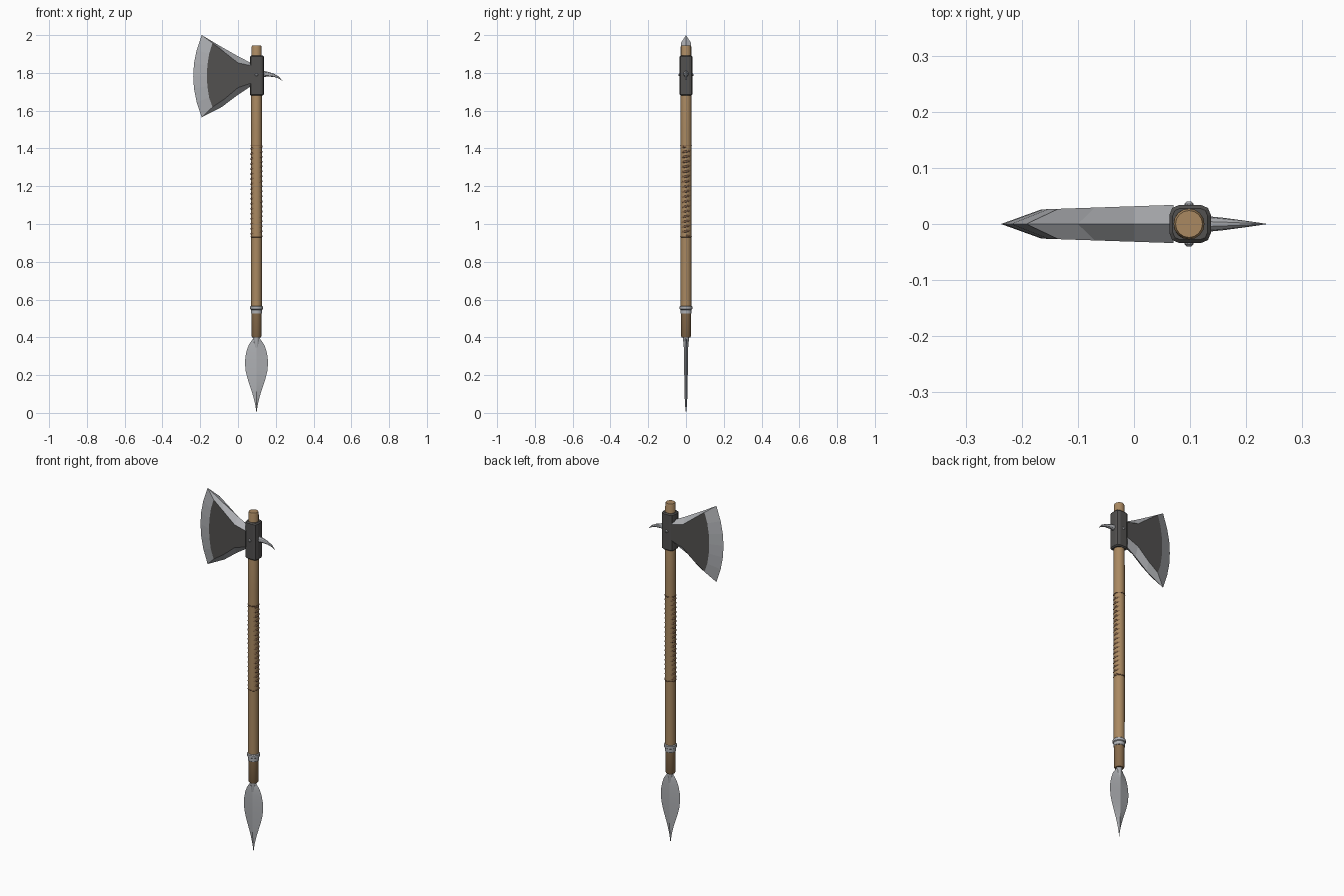
import bpy, bmesh, math
from math import sin, cos, pi, radians

if "Cube" in bpy.data.objects:
    bpy.data.objects.remove(bpy.data.objects["Cube"])

CX = 0.098   # shaft axis


def material(name, rgb):
    m = bpy.data.materials.new(name)
    m.diffuse_color = (*rgb, 1)
    m.use_nodes = True
    m.node_tree.nodes["Principled BSDF"].inputs["Base Color"].default_value = m.diffuse_color
    return m


WOOD = material("wood", (0.40, 0.25, 0.12))
DARK_WOOD = material("dark_wood", (0.24, 0.145, 0.07))
CORD = material("cord", (0.20, 0.105, 0.055))
IRON = material("dark_iron", (0.085, 0.082, 0.08))
STEEL = material("steel", (0.42, 0.43, 0.45))


def finish(name, bm, mats, angle=None):
    bmesh.ops.recalc_face_normals(bm, faces=bm.faces[:])
    me = bpy.data.meshes.new(name)
    bm.to_mesh(me)
    bm.free()
    ob = bpy.data.objects.new(name, me)
    bpy.context.collection.objects.link(ob)
    for m in mats:
        me.materials.append(m)
    if angle:
        bpy.ops.object.select_all(action='DESELECT')
        ob.select_set(True)
        bpy.context.view_layer.objects.active = ob
        bpy.ops.object.shade_smooth_by_angle(angle=radians(angle))
    return ob


def loft(name, rings, mat, angle=30):
    bm = bmesh.new()
    vs = [[bm.verts.new(p) for p in r] for r in rings]
    n = len(rings[0])
    for a, b in zip(vs, vs[1:]):
        for i in range(n):
            j = (i + 1) % n
            bm.faces.new((a[i], a[j], b[j], b[i]))
    bm.faces.new(vs[0])
    bm.faces.new(vs[-1])
    return finish(name, bm, [mat], angle)


def lathe(name, profile, mat, n=16, angle=30):
    return loft(name, [[(CX + r * cos(2 * pi * i / n), r * sin(2 * pi * i / n), z)
                        for i in range(n)] for r, z in profile], mat, angle)


# Shaft, lower grip and collar
lathe("shaft", [(0.028, 0.53), (0.029, 1.0), (0.0285, 1.5), (0.0275, 1.935), (0.024, 1.944)], WOOD)
lathe("shaft_foot", [(0.023, 0.40), (0.026, 0.406), (0.027, 0.55)], DARK_WOOD)
lathe("collar", [(0.028, 0.525), (0.0295, 0.527), (0.0295, 0.546), (0.0335, 0.549),
                 (0.0335, 0.563), (0.029, 0.567)], STEEL, 20)

# Cord wrap: helix that stands proud on the two x sides, plus end rings
def tube(name, points, radius, mat, cyclic=False):
    cu = bpy.data.curves.new(name, 'CURVE')
    cu.dimensions = '3D'
    cu.bevel_depth = radius
    cu.bevel_resolution = 1
    sp = cu.splines.new('POLY')
    sp.points.add(len(points) - 1)
    for p, co in zip(sp.points, points):
        p.co = (*co, 1)
    sp.use_cyclic_u = cyclic
    cu.materials.append(mat)
    ob = bpy.data.objects.new(name, cu)
    bpy.context.collection.objects.link(ob)


TURNS, STEPS = 18, 20
tube("cord_wrap", [(CX + 0.0265 * cos(2 * pi * k / STEPS), 0.0215 * sin(2 * pi * k / STEPS),
                    0.935 + 0.475 * k / (TURNS * STEPS)) for k in range(TURNS * STEPS + 1)],
     0.0062, CORD)
for i, z in enumerate((0.932, 1.414)):
    tube(f"cord_end_{i}", [(CX + 0.0285 * cos(2 * pi * k / 20), 0.0285 * sin(2 * pi * k / 20), z)
                           for k in range(20)], 0.0025, CORD, True)

# Iron eye around the shaft
bm = bmesh.new()
bmesh.ops.create_cube(bm, size=1)
for v in bm.verts:
    v.co = (CX + 0.002 + v.co.x * 0.074, v.co.y * 0.068, 1.786 + v.co.z * 0.212)
bmesh.ops.bevel(bm, geom=[e for e in bm.edges if abs(e.verts[0].co.z - e.verts[1].co.z) > 0.1],
                offset=0.018, segments=2, profile=0.5, affect='EDGES')
caps = [e for e in bm.edges if abs(e.verts[0].co.z - e.verts[1].co.z) < 0.01]
bmesh.ops.bevel(bm, geom=caps, offset=0.006, segments=1, affect='EDGES')
finish("axe_eye", bm, [IRON])

# Rivets on both faces of the eye
for name, s in (("front_rivet", -1), ("back_rivet", 1)):
    loft(name, [[(CX + r * cos(2 * pi * i / 10), s * y, 1.79 + r * sin(2 * pi * i / 10))
                 for i in range(10)] for r, y in ((0.008, 0.028), (0.008, 0.036), (0.004, 0.040))], STEEL)

# Axe blade: centre-plane outline bevelled up to a flat cheek on each side
OUTER = [(0.07, 1.852), (0, 1.888), (-0.1, 1.945), (-0.192, 2.0), (-0.219, 1.92), (-0.233, 1.85),
         (-0.237, 1.783), (-0.233, 1.716), (-0.219, 1.645), (-0.192, 1.565), (-0.085, 1.62),
         (-0.01, 1.677), (0.07, 1.73)]
CHEEK = [(0.07, 1.838), (0, 1.853), (-0.07, 1.908), (-0.135, 1.958), (-0.153, 1.9), (-0.162, 1.84),
         (-0.165, 1.785), (-0.162, 1.73), (-0.153, 1.67), (-0.135, 1.619), (-0.07, 1.663),
         (0, 1.722), (0.07, 1.746)]
bm = bmesh.new()
rim = [bm.verts.new((x, 0, z)) for x, z in OUTER]
for s in (-1, 1):
    face = [bm.verts.new((x, s * (0.026 + (x + 0.165) * 0.034), z)) for x, z in CHEEK]
    bm.faces.new(face).material_index = 1
    for i in range(len(rim)):
        j = (i + 1) % len(rim)
        if j:
            bm.faces.new((rim[i], rim[j], face[j], face[i]))
        else:
            bm.faces.new((rim[i], rim[j], face[j], face[i])).material_index = 1
finish("axe_blade", bm, [STEEL, IRON])

# Curved back spike: x, z, half width, half height
SPIKE = [(0.13, 1.795, 0.014, 0.018), (0.16, 1.793, 0.011, 0.013), (0.19, 1.787, 0.007, 0.009),
         (0.215, 1.776, 0.0035, 0.006), (0.235, 1.758, 0.0005, 0.0005)]
loft("back_spike", [[(x, w * cos(2 * pi * i / 10), z + h * sin(2 * pi * i / 10)) for i in range(10)]
                    for x, z, w, h in SPIKE], STEEL)

# Leaf spear point with a central ridge: z, half width, half thickness
LEAF = [(0.402, 0.010, 0.012), (0.385, 0.024, 0.012), (0.36, 0.041, 0.0115), (0.33, 0.052, 0.011),
        (0.295, 0.059, 0.0105), (0.26, 0.061, 0.010), (0.22, 0.057, 0.0095), (0.18, 0.047, 0.009),
        (0.14, 0.034, 0.0085), (0.10, 0.021, 0.0075), (0.07, 0.013, 0.0065), (0.045, 0.007, 0.005),
        (0.02, 0.003, 0.003), (0.0, 0.0004, 0.0004)]
loft("spear_leaf", [[(CX + w, 0, z), (CX, t, z), (CX - w, 0, z), (CX, -t, z)] for z, w, t in LEAF],
     STEEL, 18)
lathe("spear_socket", [(0.016, 0.41), (0.0155, 0.39), (0.012, 0.35), (0.007, 0.31)], STEEL, 12)
